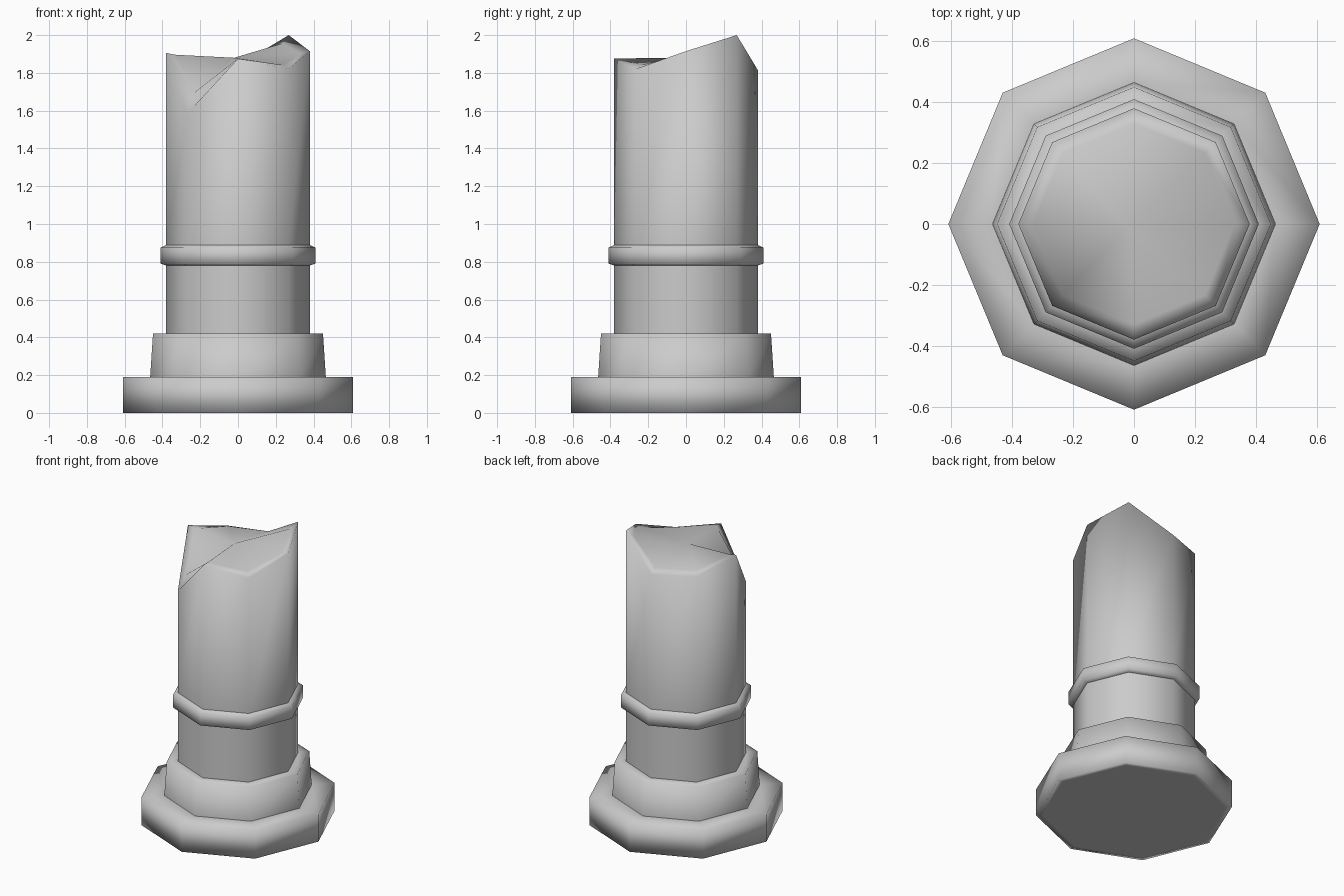
import bpy, bmesh
from math import cos, sin, pi

if "Cube" in bpy.data.objects:
    bpy.data.objects.remove(bpy.data.objects["Cube"])

SIDES = 8


def ring(bm, radius, heights):
    """Octagonal loop; heights is one z value or one per corner."""
    if not isinstance(heights, (list, tuple)):
        heights = [heights] * SIDES
    return [bm.verts.new((radius * cos(2 * pi * i / SIDES),
                          radius * sin(2 * pi * i / SIDES), z))
            for i, z in enumerate(heights)]


def lathe(name, profile, bottom_cap=False, peak=None):
    """Skin octagonal loops from bottom to top, smooth shaded."""
    bm = bmesh.new()
    loops = [ring(bm, r, z) for r, z in profile]
    for a, b in zip(loops, loops[1:]):
        for i in range(SIDES):
            j = (i + 1) % SIDES
            bm.faces.new((a[i], a[j], b[j], b[i]))
    if bottom_cap:
        bm.faces.new(loops[0][::-1])
    if peak:
        top = bm.verts.new(peak)
        for i in range(SIDES):
            bm.faces.new((loops[-1][i], loops[-1][(i + 1) % SIDES], top))
    for f in bm.faces:
        f.smooth = True
    mesh = bpy.data.meshes.new(name)
    bm.to_mesh(mesh)
    bm.free()
    obj = bpy.data.objects.new(name, mesh)
    bpy.context.collection.objects.link(obj)
    return obj


# Wide plinth with a narrow rim underneath
lathe("plinth", [(0.57, 0), (0.61, 0), (0.61, 0.19), (0.465, 0.19)], bottom_cap=True)

# Tapered second step
lathe("step", [(0.465, 0.19), (0.45, 0.42), (0.38, 0.42)])

# Neck and the raised collar around the column
lathe("neck", [(0.38, 0.42), (0.38, 0.78)])
lathe("collar", [(0.38, 0.78), (0.41, 0.79), (0.41, 0.875), (0.38, 0.89)])

# Shaft with a jagged broken top: outer rim, softened inner rim, centre point
broken = [1.915, 2.0, 1.815, 1.83, 1.905, 1.585, 1.875, 1.82]
inner = [z + 0.37 * (1.88 - z) for z in broken]
lathe("broken_shaft", [(0.38, 0.89), (0.38, broken), (0.33, inner)],
      peak=(-0.02, -0.01, 1.88))
